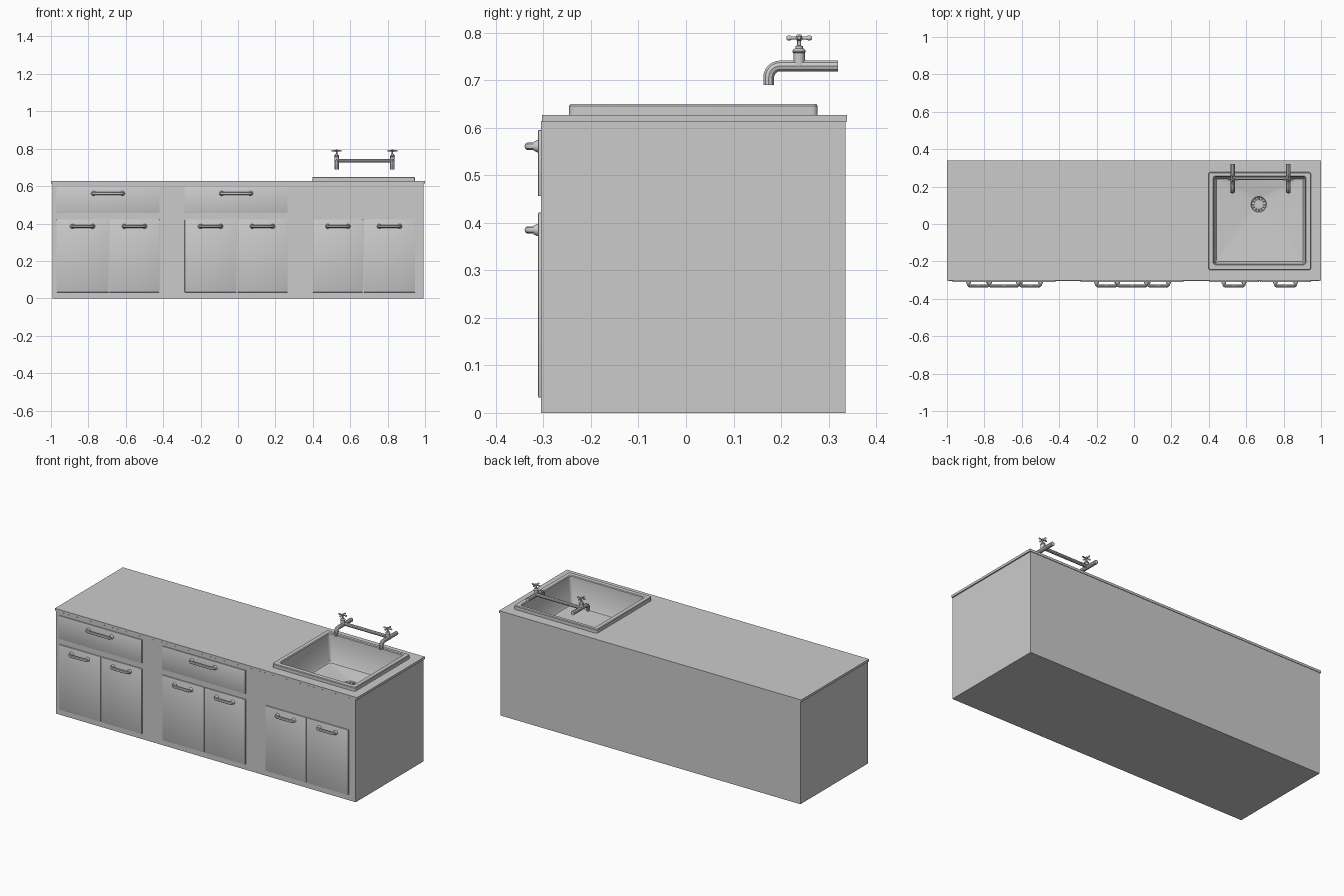
import bpy, bmesh
from math import pi, cos, sin, radians
from mathutils import Vector

if "Cube" in bpy.data.objects:
    bpy.data.objects.remove(bpy.data.objects["Cube"])


def finish(name, bm, smooth=True):
    bmesh.ops.recalc_face_normals(bm, faces=bm.faces[:])
    me = bpy.data.meshes.new(name)
    bm.to_mesh(me)
    bm.free()
    ob = bpy.data.objects.new(name, me)
    bpy.context.collection.objects.link(ob)
    if smooth:
        shade(ob)
    return ob


def shade(ob):
    bpy.ops.object.select_all(action='DESELECT')
    ob.select_set(True)
    bpy.context.view_layer.objects.active = ob
    bpy.ops.object.shade_smooth_by_angle(angle=radians(35))


def box(name, x0, x1, y0, y1, z0, z1, bevel=0, open_top=False):
    bm = bmesh.new()
    bmesh.ops.create_cube(bm, size=1)
    for v in bm.verts:
        v.co = (x1 if v.co.x > 0 else x0, y1 if v.co.y > 0 else y0, z1 if v.co.z > 0 else z0)
    if open_top:
        top = [f for f in bm.faces if all(v.co.z == max(z0, z1) or abs(v.co.z - z1) < 1e-5 for v in f.verts)]
        bmesh.ops.delete(bm, geom=top, context='FACES_ONLY')
    if bevel:
        bmesh.ops.bevel(bm, geom=bm.edges[:], offset=bevel, segments=2, profile=0.5, affect='EDGES')
    return finish(name, bm, bool(bevel))


def lathe(name, origin, axis, profile, n=16):
    """Closed turned part: profile is (radius, distance along axis)."""
    bm = bmesh.new()
    q = Vector(axis).to_track_quat('Z', 'Y')
    rings = [[bm.verts.new(Vector(origin) + q @ Vector((r * cos(2*pi*i/n), r * sin(2*pi*i/n), h)))
              for i in range(n)] for r, h in profile]
    for a, b in zip(rings, rings[1:]):
        for i in range(n):
            bm.faces.new((a[i], a[(i+1) % n], b[(i+1) % n], b[i]))
    bm.faces.new(rings[0])
    bm.faces.new(rings[-1])
    return finish(name, bm)


def tube(name, pts, r):
    cu = bpy.data.curves.new(name, 'CURVE')
    cu.dimensions = '3D'
    cu.bevel_depth = r
    cu.bevel_resolution = 3
    cu.use_fill_caps = True
    sp = cu.splines.new('POLY')
    sp.points.add(len(pts) - 1)
    for p, co in zip(sp.points, pts):
        p.co = (*co, 1)
    ob = bpy.data.objects.new(name, cu)
    bpy.context.collection.objects.link(ob)
    bpy.ops.object.select_all(action='DESELECT')
    ob.select_set(True)
    bpy.context.view_layer.objects.active = ob
    bpy.ops.object.convert(target='MESH')
    ob = bpy.context.view_layer.objects.active
    shade(ob)
    return ob


def rounded_rect(x0, x1, y0, y1, r, z):
    pts = []
    for k, (cx, cy) in enumerate([(x1-r, y1-r), (x0+r, y1-r), (x0+r, y0+r), (x1-r, y0+r)]):
        for j in range(6):
            a = pi/2 * k + pi/2 * j / 5
            pts.append((cx + r*cos(a), cy + r*sin(a), z))
    return pts


# Cabinet body, open under the worktop
box("cabinet_body", -0.993, 0.993, -0.305, 0.336, 0, 0.614, open_top=True)

# Worktop with the sink opening
worktop = box("worktop", -1, 1, -0.303, 0.339, 0.613, 0.627)
cutter = box("sink_cutter", 0.415, 0.93, -0.23, 0.265, 0.55, 0.7)
cutter.hide_render = True
cutter.hide_set(True)
cut = worktop.modifiers.new("sink_hole", 'BOOLEAN')
cut.operation = 'DIFFERENCE'
cut.solver = 'EXACT'
cut.object = cutter

# Sink: rim, walls and floor sloping to the drain
DX, DY, DZ, DR = 0.667, 0.105, 0.462, 0.042
rings = [rounded_rect(0.397, 0.946, -0.246, 0.277, 0.012, 0.624),
         rounded_rect(0.397, 0.946, -0.246, 0.277, 0.012, 0.646),
         rounded_rect(0.400, 0.943, -0.243, 0.274, 0.010, 0.650),
         rounded_rect(0.423, 0.920, -0.218, 0.257, 0.012, 0.650),
         rounded_rect(0.427, 0.916, -0.214, 0.253, 0.012, 0.646),
         rounded_rect(0.434, 0.909, -0.207, 0.246, 0.012, 0.488),
         rounded_rect(0.440, 0.903, -0.201, 0.240, 0.012, 0.480)]
for r, z in ((DR, DZ), (DR - 0.004, DZ - 0.006)):
    rings.append([(DX + r*cos(a), DY + r*sin(a), z)
                  for a in (pi/2*k + pi/2*(j+0.5)/6 for k in range(4) for j in range(6))])
bm = bmesh.new()
loops = [[bm.verts.new(p) for p in ring] for ring in rings]
for a, b in zip(loops, loops[1:]):
    for i in range(24):
        bm.faces.new((a[i], a[(i+1) % 24], b[(i+1) % 24], b[i]))
bm.faces.new(loops[-1])
finish("sink_basin", bm)

# Drain strainer ribs
for i in range(12):
    a = 2*pi*i/12
    d = Vector((cos(a), sin(a), 0))
    c = Vector((DX, DY, DZ - 0.004))
    tube("drain_rib", [c + d*0.024, c + d*0.038], 0.003)


# Bar handle with two flared feet
def handle(cx, z, w):
    half = [(w, -0.309), (w, -0.324), (w - 0.003, -0.329), (w - 0.008, -0.332)]
    pts = [(cx - x, y, z) for x, y in half] + [(cx + x, y, z) for x, y in reversed(half)]
    tube("handle_bar", pts, 0.008)
    for s in (-1, 1):
        lathe("handle_foot", (cx + s*w, -0.309, z), (0, -1, 0),
              [(0.013, 0), (0.013, 0.004), (0.009, 0.012)])


# Doors and drawers
doors = [(-0.97, -0.692), (-0.688, -0.42), (-0.285, -0.008),
         (-0.004, 0.265), (0.400, 0.668), (0.673, 0.947)]
for x0, x1 in doors:
    box("door", x0, x1, -0.311, -0.300, 0.032, 0.422, bevel=0.003)
    handle((x0 + x1) / 2, 0.385, 0.054)
for x0, x1 in ((-0.97, -0.42), (-0.285, 0.265)):
    box("drawer_front", x0, x1, -0.311, -0.300, 0.456, 0.595, bevel=0.001)
    handle((x0 + x1) / 2, 0.561, 0.077)

# Pair of taps joined by a cross pipe
TAPS, TY, TZ = (0.527, 0.826), 0.238, 0.730
for x in TAPS:
    bend = [(x, 0.198 - 0.024*sin(a), TZ - 0.024 + 0.024*cos(a))
            for a in (pi/2*i/6 for i in range(7))]
    tube("tap_spout", [(x, 0.32, TZ)] + bend + [(x, 0.174, 0.69)], 0.012)
    lathe("tap_valve", (x, TY, TZ), (0, 0, 1),
          [(0.012, 0), (0.012, 0.027), (0.014, 0.029), (0.014, 0.032), (0.011, 0.036),
           (0.008, 0.037), (0.008, 0.042), (0.004, 0.043), (0.004, 0.053),
           (0.007, 0.055), (0.007, 0.062), (0.004, 0.066)])
    for i in range(4):
        a = pi/2 * i
        lathe("tap_handle_arm", (x, TY, 0.789), (cos(a), sin(a), 0),
              [(0.003, 0), (0.003, 0.014), (0.005, 0.019), (0.005, 0.024), (0.003, 0.027)], 12)
tube("tap_cross_pipe", [(TAPS[0], 0.245, 0.735), (TAPS[1], 0.245, 0.735)], 0.010)
